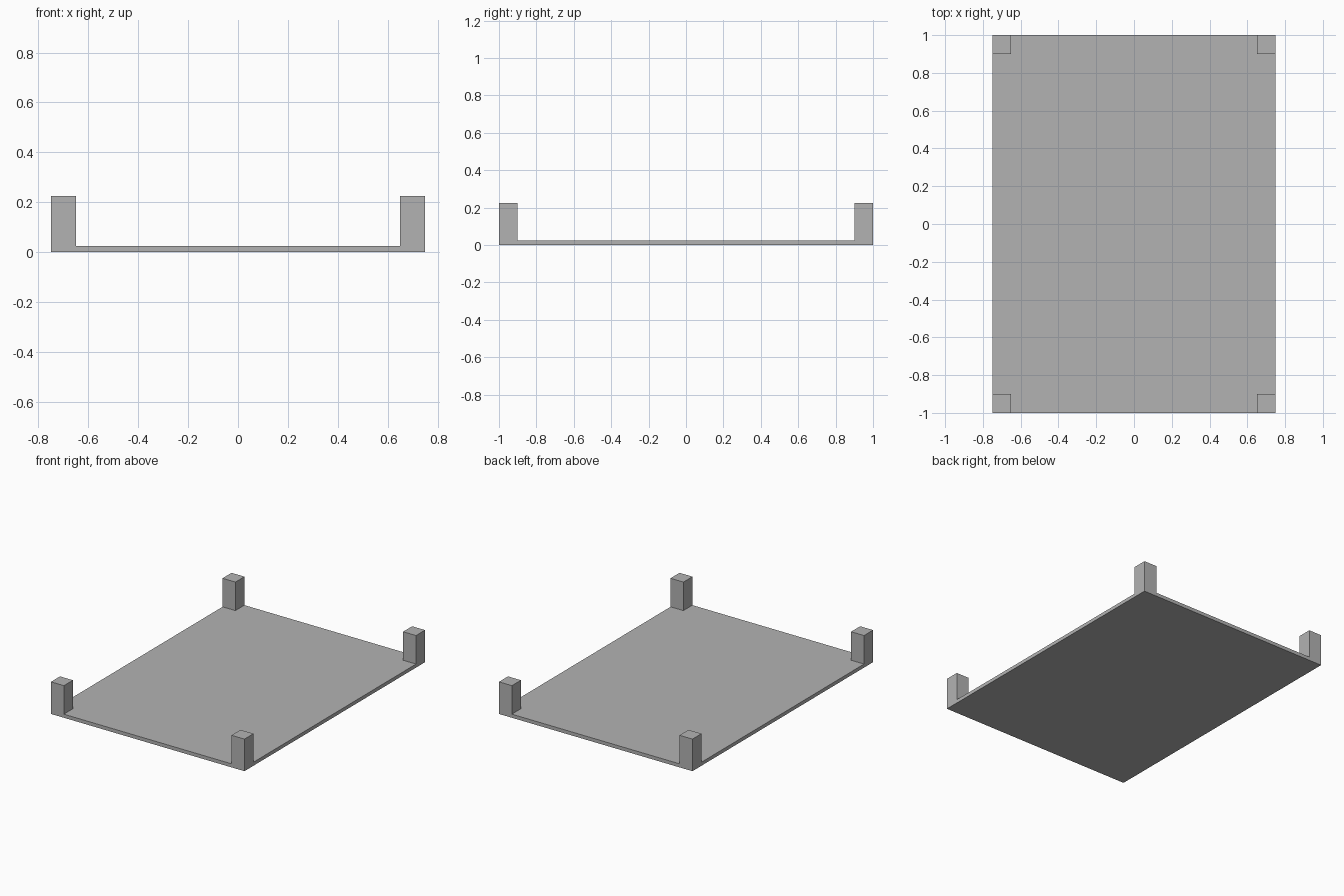
import bpy

cube = bpy.data.objects.get("Cube")
if cube:
    bpy.data.objects.remove(cube, do_unlink=True)

WIDTH, LENGTH, THICK = 1.5, 2.0, 0.025
POST, POST_HEIGHT = 0.1, 0.2

grey = bpy.data.materials.new("light grey")
grey.use_nodes = True
colour = (0.45, 0.45, 0.45, 1)
grey.diffuse_color = colour
grey.node_tree.nodes["Principled BSDF"].inputs["Base Color"].default_value = colour


def box(name, size, x, y, bottom):
    """Add a box with its underside at the given height."""
    bpy.ops.mesh.primitive_cube_add(size=1, location=(x, y, bottom + size[2] / 2))
    obj = bpy.context.object
    obj.name = name
    obj.scale = size
    bpy.ops.object.transform_apply(location=False, rotation=False, scale=True)
    obj.data.materials.append(grey)
    return obj


# Flat base board
box("base_board", (WIDTH, LENGTH, THICK), 0, 0, 0)

# Square post standing on each corner, flush with the board edges
for side, sx in (("left", 1), ("right", -1)):
    for end, sy in (("front", -1), ("back", 1)):
        box(f"{end}_{side}_post", (POST, POST, POST_HEIGHT),
            sx * (WIDTH - POST) / 2, sy * (LENGTH - POST) / 2, THICK)
